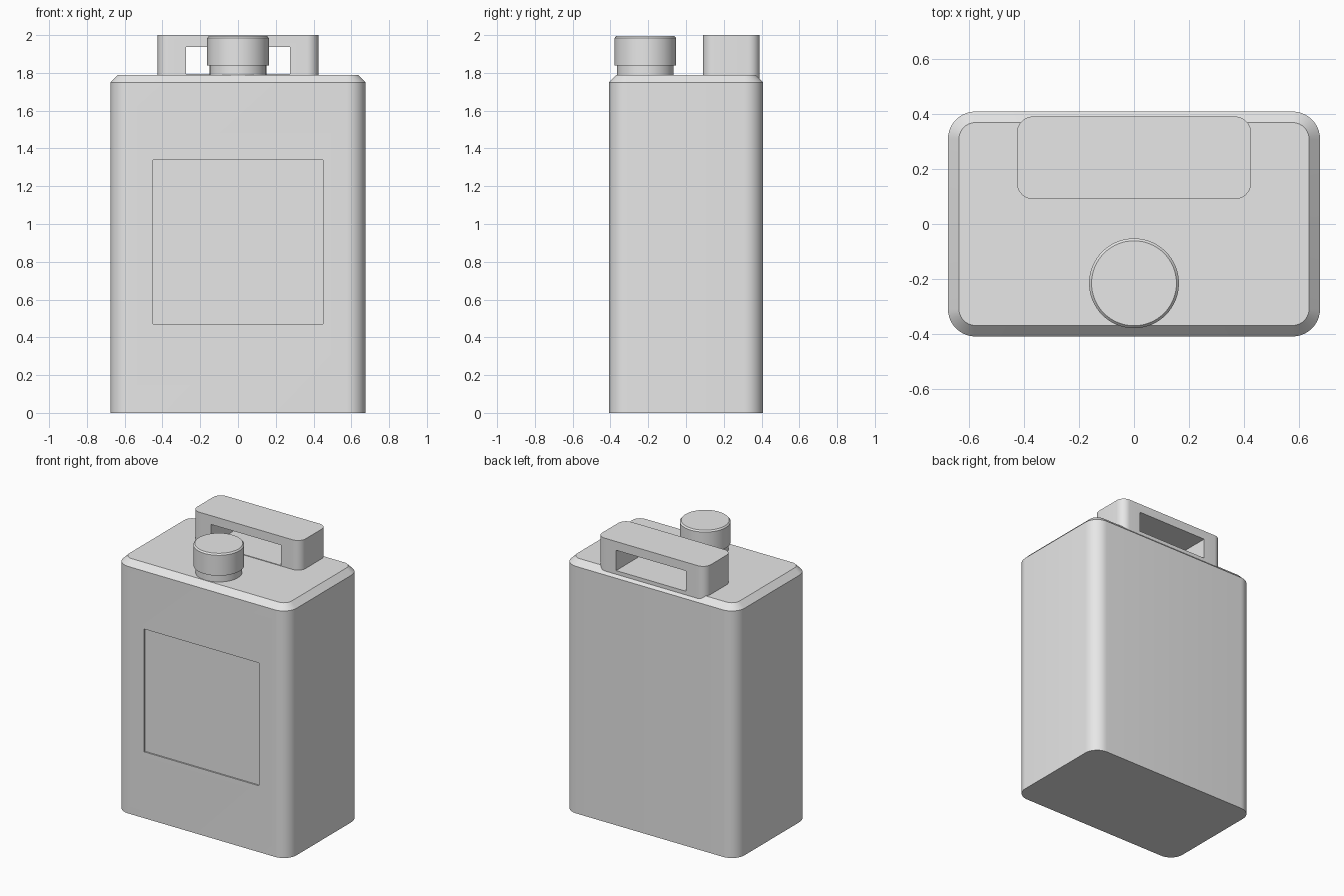
import bpy
import bmesh
import math

cube = bpy.data.objects.get("Cube")
if cube:
    bpy.data.objects.remove(cube, do_unlink=True)

grey = bpy.data.materials.new("plain_grey")
grey.use_nodes = True
grey.diffuse_color = (0.8, 0.8, 0.8, 1)
grey.node_tree.nodes["Principled BSDF"].inputs["Base Color"].default_value = (0.8, 0.8, 0.8, 1)


def outline(hx, hy, r, segs):
    """Rounded rectangle, counter-clockwise; a circle when hx = hy = r."""
    pts = []
    for q, (sx, sy) in enumerate([(1, 1), (-1, 1), (-1, -1), (1, -1)]):
        for i in range(segs + 1):
            a = math.pi / 2 * (q + i / segs)
            pts.append((sx * (hx - r) + r * math.cos(a), sy * (hy - r) + r * math.sin(a)))
    return pts


def loft(levels, cy=0, segs=10):
    """Closed solid through levels of (z, half width, half depth, corner radius)."""
    bm = bmesh.new()
    rings = [[bm.verts.new((x, y + cy, z)) for x, y in outline(hx, hy, r, segs)]
             for z, hx, hy, r in levels]
    for low, high in zip(rings, rings[1:]):
        for i in range(len(low)):
            j = (i + 1) % len(low)
            bm.faces.new((low[i], low[j], high[j], high[i]))
    bm.faces.new(rings[0][::-1])
    bm.faces.new(rings[-1])
    bmesh.ops.remove_doubles(bm, verts=bm.verts[:], dist=1e-5)
    bm.normal_update()
    return bm


def window(bm, side, half_width, z0, z1):
    """Inset a rectangle in the big flat face that points along side * y."""
    face = max((f for f in bm.faces if f.normal.y * side > 0.999), key=lambda f: f.calc_area())
    bmesh.ops.inset_individual(bm, faces=[face], thickness=0.01)
    mid = face.calc_center_median().z
    for v in face.verts:
        v.co.x = math.copysign(half_width, v.co.x)
        v.co.z = z1 if v.co.z > mid else z0
    return face


def finish(name, bm):
    bmesh.ops.recalc_face_normals(bm, faces=bm.faces[:])
    mesh = bpy.data.meshes.new(name)
    bm.to_mesh(mesh)
    bm.free()
    mesh.materials.append(grey)
    obj = bpy.data.objects.new(name, mesh)
    bpy.context.collection.objects.link(obj)
    bpy.ops.object.select_all(action="DESELECT")
    obj.select_set(True)
    bpy.context.view_layer.objects.active = obj
    bpy.ops.object.shade_smooth_by_angle(angle=math.radians(30))


# Body: rounded can with chamfered shoulder and shallow label recess
body = loft([(0, 0.675, 0.408, 0.1), (1.75, 0.675, 0.408, 0.1), (1.79, 0.635, 0.368, 0.06)])
label = window(body, -1, 0.45, 0.47, 1.34)
floor = bmesh.ops.extrude_face_region(body, geom=[label])["geom"]
bmesh.ops.translate(body, vec=(0, 0.01, 0), verts=[v for v in floor if isinstance(v, bmesh.types.BMVert)])
if label.is_valid:
    bmesh.ops.delete(body, geom=[label], context="FACES_ONLY")
finish("can_body", body)

# Carrying handle: rounded block with a grip opening cut through
handle = loft([(1.755, 0.425, 0.15, 0.06), (2.0, 0.425, 0.15, 0.06)], cy=0.24)
openings = [window(handle, side, 0.275, 1.794, 1.938) for side in (-1, 1)]
rims = [e for f in openings for e in f.edges]
bmesh.ops.delete(handle, geom=openings, context="FACES_ONLY")
bmesh.ops.bridge_loops(handle, edges=rims)
finish("carrying_handle", handle)

# Spout neck and screw cap
finish("spout_neck", loft([(1.78, 0.15, 0.15, 0.15), (1.85, 0.15, 0.15, 0.15)], cy=-0.215, segs=16))
finish("screw_cap", loft([(1.84, 0.163, 0.163, 0.163), (1.985, 0.163, 0.163, 0.163),
                          (1.995, 0.154, 0.154, 0.154)], cy=-0.215, segs=16))
